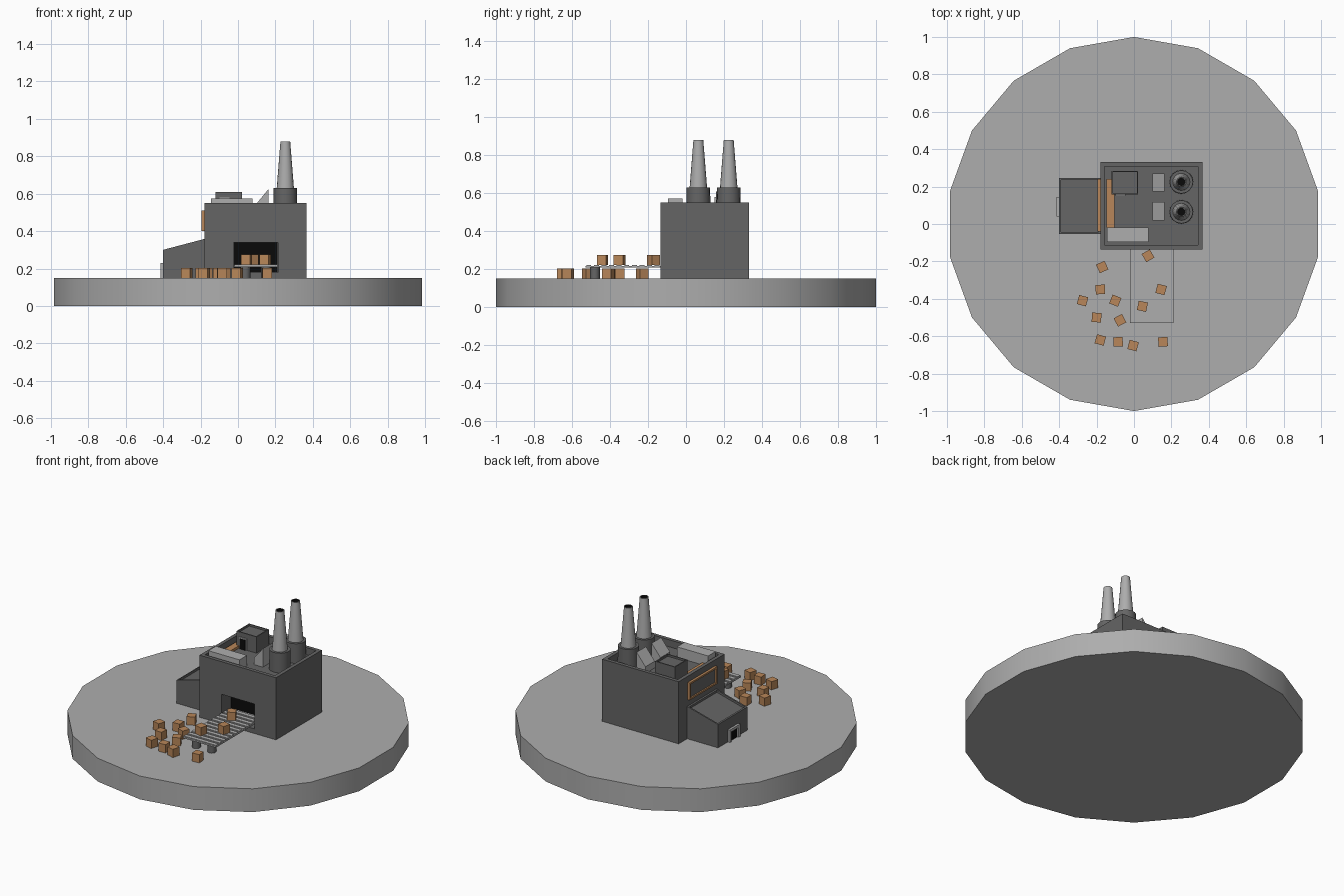
import bpy, bmesh
from math import radians
from mathutils import Matrix, Vector

cube = bpy.data.objects.get("Cube")
if cube:
    bpy.data.objects.remove(cube, do_unlink=True)


def material(name, r, g, b):
    m = bpy.data.materials.new(name)
    m.diffuse_color = (r, g, b, 1)
    m.use_nodes = True
    m.node_tree.nodes["Principled BSDF"].inputs["Base Color"].default_value = (r, g, b, 1)
    return m


LIGHT = material("light grey", .42, .42, .42)
DARK = material("dark grey", .13, .13, .13)
BLACK = material("black", .003, .003, .003)
ORANGE = material("cardboard orange", .48, .24, .1)


def finish(name, bm, *mats, smooth=False):
    bmesh.ops.recalc_face_normals(bm, faces=bm.faces)
    me = bpy.data.meshes.new(name)
    bm.to_mesh(me)
    bm.free()
    for m in mats:
        me.materials.append(m)
    ob = bpy.data.objects.new(name, me)
    bpy.context.collection.objects.link(ob)
    if smooth:
        bpy.ops.object.select_all(action='DESELECT')
        ob.select_set(True)
        bpy.context.view_layer.objects.active = ob
        bpy.ops.object.shade_smooth_by_angle(angle=radians(35))
    return ob


def recess(bm, rim, depth, index=0):
    """Inset the top face and sink it, leaving a raised rim."""
    top = max(bm.faces, key=lambda f: f.calc_center_median().z)
    bm.normal_update()
    bmesh.ops.inset_region(bm, faces=[top], thickness=rim)
    sunk = bmesh.ops.extrude_face_region(bm, geom=[top])["geom"]
    bmesh.ops.translate(bm, vec=(0, 0, -depth),
                        verts=[v for v in sunk if isinstance(v, bmesh.types.BMVert)])
    if top.is_valid:
        bm.faces.remove(top)
    for f in sunk:
        if isinstance(f, bmesh.types.BMFace):
            f.material_index = index
            for e in f.edges:
                for side in e.link_faces:
                    side.material_index = index


def box(name, x, y, z, mat, rim=0, depth=0, lift=0):
    """Box from ranges; lift raises the top of its +x end."""
    bm = bmesh.new()
    bmesh.ops.create_cube(bm, size=1)
    for v in bm.verts:
        hi = [c > 0 for c in v.co]
        v.co = Vector((x[hi[0]], y[hi[1]], z[hi[2]] + lift * (hi[0] and hi[2])))
    if rim:
        recess(bm, rim, depth)
    return finish(name, bm, mat)


def cylinder(name, x, y, z, r1, r2, sides, mat, rim=0, depth=0, inner=None):
    bm = bmesh.new()
    bmesh.ops.create_cone(bm, cap_ends=True, segments=sides, radius1=r1, radius2=r2,
                          depth=z[1] - z[0],
                          matrix=Matrix.Translation((x, y, sum(z) / 2)))
    if rim:
        recess(bm, rim, depth, 1 if inner else 0)
    return finish(name, bm, mat, *([inner] if inner else []), smooth=True)


# Round ground slab
G = .15
ground = cylinder("ground", 0, 0, (0, G), 1, 1, 18, LIGHT)

# Main hall with parapet and a loading opening
ROOF = .505
hall = box("main_hall", (-.18, .365), (-.135, .332), (G, .55), DARK, .033, .55 - ROOF)
cutter = box("opening_cutter", (-.023, .213), (-.2, -.035), (.18, .34), DARK)
cutter.hide_render = True
cutter.display_type = 'WIRE'
cut = hall.modifiers.new("opening", 'BOOLEAN')
cut.operation = 'DIFFERENCE'
cut.solver = 'EXACT'
cut.object = cutter
box("opening_back", (-.022, .212), (-.041, -.036), (.181, .339), BLACK)

# Side annex with sloping roof, and its door
box("annex", (-.4, -.18), (-.053, .245), (G, .30), DARK, .014, .014, lift=.058)
for i, y in enumerate(((.04, .057), (.128, .145))):
    box(f"annex_door_post_{i}", (-.415, -.4), y, (G, .23), LIGHT)
box("annex_door_lintel", (-.415, -.4), (.057, .128), (.213, .23), LIGHT)
box("annex_door", (-.405, -.4), (.057, .128), (G, .213), BLACK)

# Framed sign panel on the side wall
for part, y, z in (("bottom", (-.04, .24), (.4, .411)), ("top", (-.04, .24), (.5, .511)),
                   ("front", (-.04, -.029), (.411, .5)), ("back", (.229, .24), (.411, .5))):
    box("sign_frame_" + part, (-.196, -.18), y, z, ORANGE)
box("sign_panel", (-.187, -.18), (-.029, .229), (.411, .5), DARK)

# Roof equipment
box("roof_plank", (-.147, -.103), (-.02, .24), (ROOF, ROOF + .015), ORANGE)
box("roof_duct", (-.145, .077), (-.095, -.018), (ROOF, .573), LIGHT)
box("roof_hut", (-.12, .022), (.157, .284), (ROOF, .61), DARK, .01, .012)
box("roof_hut_door_frame", (-.1, -.045), (.151, .157), (ROOF, .58), LIGHT)
box("roof_hut_door", (-.092, -.053), (.149, .152), (ROOF, .572), BLACK)
for i, y in enumerate(((.02, .117), (.175, .27))):
    box(f"skylight_{i}", (.1, .163), y, (ROOF, .548), LIGHT, lift=.077)

# Twin chimneys on round bases
for i, y in enumerate((.065, .225)):
    cylinder(f"chimney_base_{i}", .253, y, (ROOF, .63), .064, .062, 16, DARK)
    cylinder(f"chimney_{i}", .253, y, (.63, .88), .046, .026, 16, LIGHT, .005, .06, BLACK)

# Conveyor with slats and legs
box("conveyor_bed", (-.021, .211), (-.528, -.042), (.208, .217), LIGHT)
for i in range(12):
    y = -.525 + i * .04
    box(f"conveyor_slat_{i}", (-.02, .21), (y, y + .026), (.217, .222), LIGHT)
for i, x in enumerate((.04, .15)):
    cylinder(f"conveyor_leg_{i}", x, -.48, (G, .208), .026, .026, 12, DARK)

# Scattered crates: x, y, turn; the last three ride the conveyor
crates = [(-.17, -.23, 25), (-.18, -.35, 3), (-.275, -.41, -15), (-.1, -.41, -22),
          (-.2, -.5, -4), (-.075, -.515, 28), (-.18, -.62, -15), (-.085, -.63, 3),
          (-.005, -.65, -15), (.155, -.63, 4),
          (.075, -.17, 30), (.145, -.35, -15), (.045, -.44, -12)]
for i, (x, y, turn) in enumerate(crates):
    h = .025
    crate = box(f"crate_{i}", (-h, h), (-h, h), (0, .053), ORANGE)
    crate.location = (x, y, .222 if i > 9 else G)
    crate.rotation_euler.z = radians(turn)
